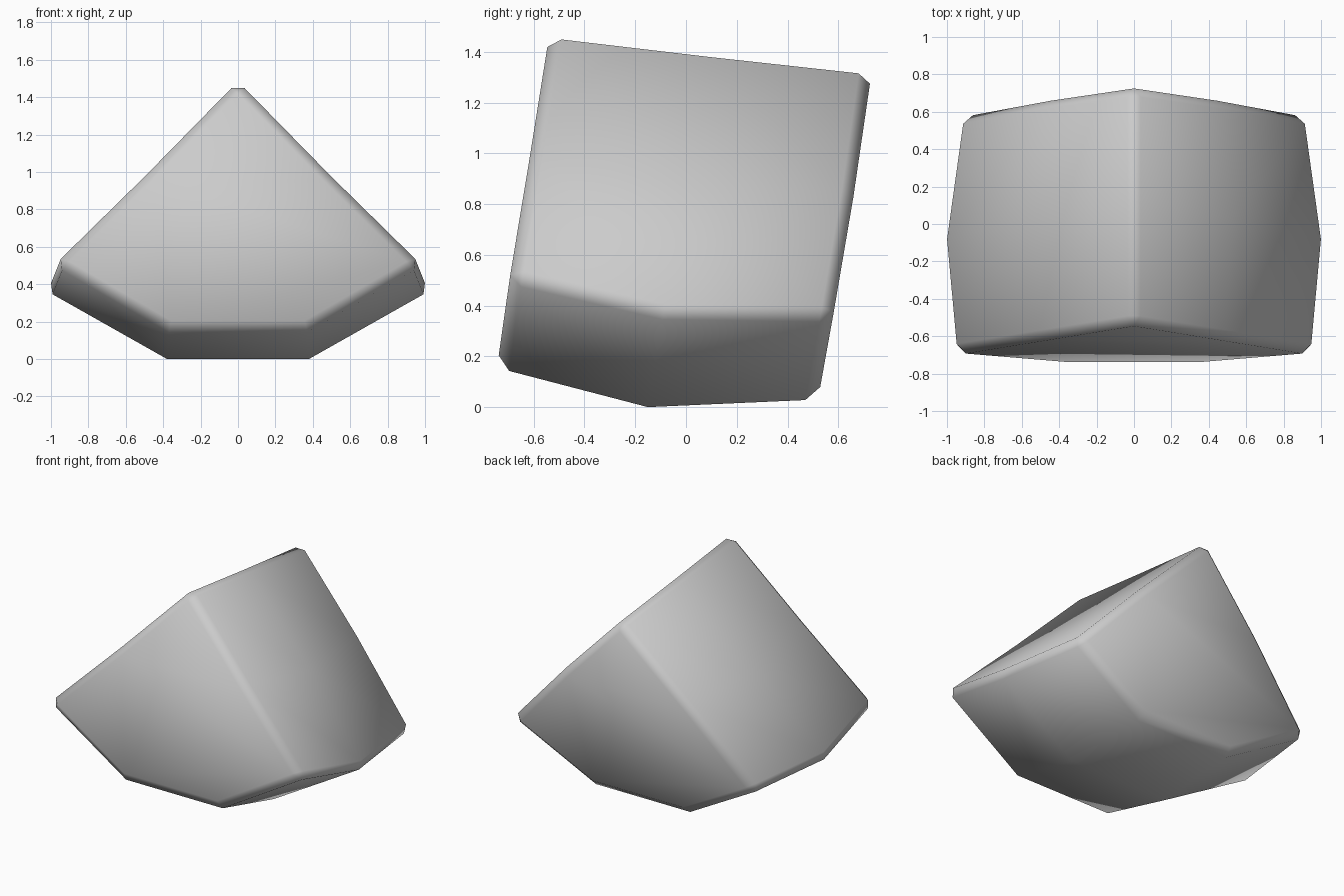
import bpy
import bmesh

cube = bpy.data.objects.get("Cube")
if cube:
    bpy.data.objects.remove(cube, do_unlink=True)

stone = bpy.data.materials.new("pale grey stone")
stone.use_nodes = True
colour = (0.6, 0.6, 0.6, 1)
stone.diffuse_color = colour
stone.node_tree.nodes["Principled BSDF"].inputs["Base Color"].default_value = colour

# Half cross-sections from front to back: ridge, slope, side corner, base
SECTIONS = [
    [(0, -0.535, 1.49), (0.49, -0.615, 0.99), (0.98, -0.695, 0.51), (0.37, -0.745, 0.155)],
    [(0, 0.10, 1.415), (0.53, 0.03, 0.87), (1.035, -0.09, 0.37), (0.38, -0.15, 0)],
    [(0, 0.735, 1.345), (0.48, 0.665, 0.86), (0.94, 0.58, 0.36), (0.36, 0.52, 0.03)],
]

bm = bmesh.new()
rings = []
for half in SECTIONS:
    mirrored = [(-x, y, z) for x, y, z in reversed(half[1:])]
    rings.append([bm.verts.new(p) for p in half + mirrored])

# Skin between the sections, then the two end faces
for a, b in zip(rings, rings[1:]):
    for i in range(len(a)):
        j = (i + 1) % len(a)
        bm.faces.new((a[i], a[j], b[j], b[i]))
bm.faces.new(rings[0])
bm.faces.new(rings[-1])
bmesh.ops.recalc_face_normals(bm, faces=bm.faces)
for face in bm.faces:
    face.smooth = True

mesh = bpy.data.meshes.new("rock")
bm.to_mesh(mesh)
bm.free()
mesh.materials.append(stone)
rock = bpy.data.objects.new("rock", mesh)
bpy.context.collection.objects.link(rock)

# Worn narrow chamfer on the main edges only
chamfer = rock.modifiers.new("worn edges", "BEVEL")
chamfer.width = 0.05
chamfer.segments = 1
chamfer.limit_method = "ANGLE"
chamfer.angle_limit = 0.7
